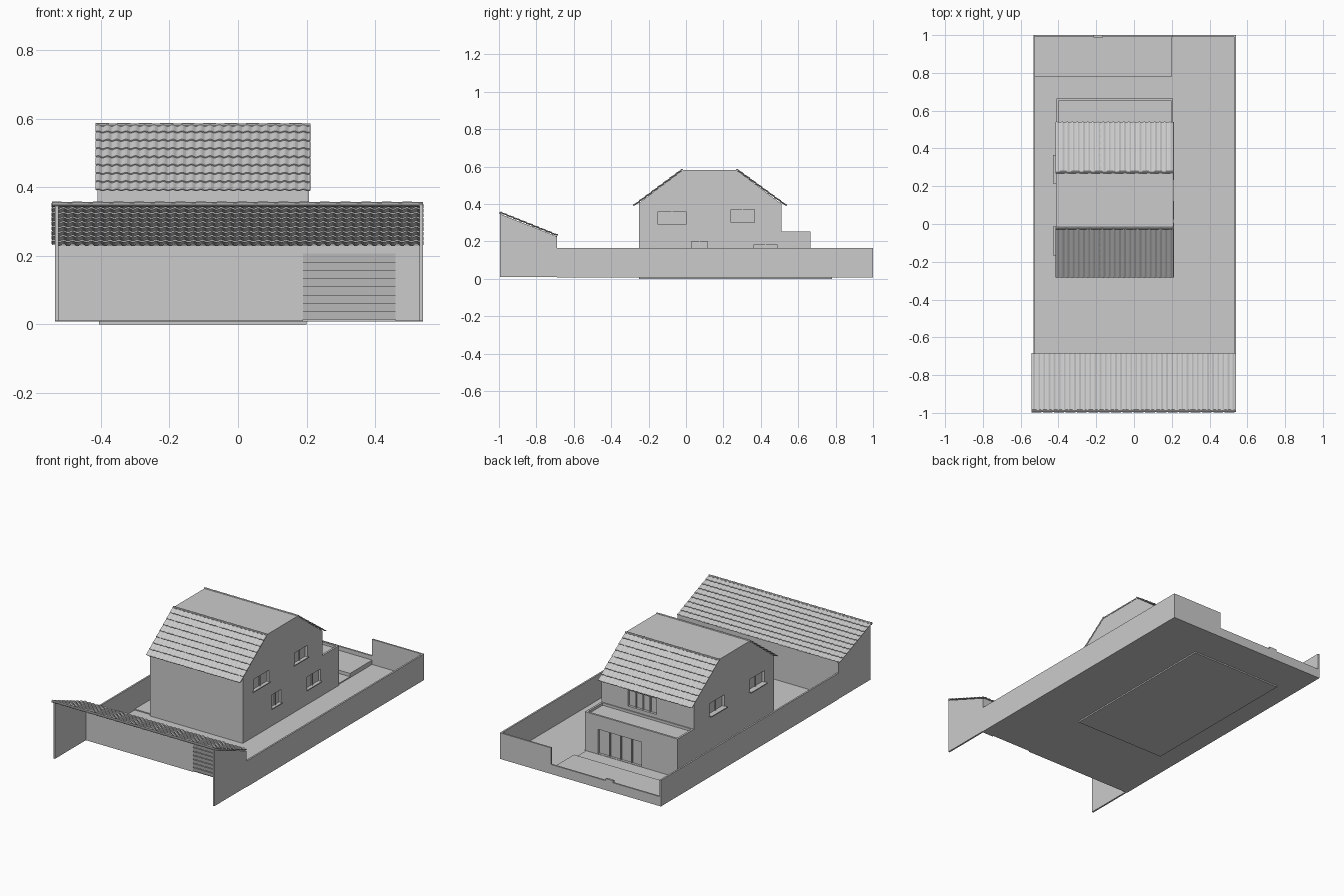
import bpy, bmesh, math
from mathutils import Vector

if "Cube" in bpy.data.objects:
    bpy.data.objects.remove(bpy.data.objects["Cube"])


def finish(name, bm):
    bmesh.ops.recalc_face_normals(bm, faces=bm.faces)
    me = bpy.data.meshes.new(name)
    bm.to_mesh(me)
    bm.free()
    ob = bpy.data.objects.new(name, me)
    bpy.context.collection.objects.link(ob)
    return ob


def add_box(bm, x0, x1, y0, y1, z0, z1):
    vs = bmesh.ops.create_cube(bm, size=1)["verts"]
    for v in vs:
        v.co = Vector((x0 + (v.co.x + .5) * (x1 - x0),
                       y0 + (v.co.y + .5) * (y1 - y0),
                       z0 + (v.co.z + .5) * (z1 - z0)))
    return vs


def boxes(name, *dims):
    bm = bmesh.new()
    for d in dims:
        add_box(bm, *d)
    return finish(name, bm)


def side_profile(name, pts, x0, x1):
    """Extrude a (y, z) outline along x."""
    bm = bmesh.new()
    f = bm.faces.new([bm.verts.new((x0, y, z)) for y, z in pts])
    ext = bmesh.ops.extrude_face_region(bm, geom=[f])["geom"]
    for v in ext:
        if isinstance(v, bmesh.types.BMVert):
            v.co.x = x1
    return finish(name, bm)


def tiled_roof(name, x0, x1, eave, ridge, rows, pitch=.027):
    """Wavy overlapping tile courses from eave to ridge, given as (y, z)."""
    bm = bmesh.new()
    a, b = Vector((0, *eave)), Vector((0, *ridge))
    d = b - a
    n = Vector((0, -d.z, d.y)).normalized()
    n = n if n.z > 0 else -n
    segs = round((x1 - x0) / pitch) * 6
    for r in range(rows):
        lines = []
        for t, lift in ((r / rows, .004), ((r + 1) / rows, 0)):
            line = []
            for i in range(segs + 1):
                h = lift + .0025 * math.sin(i * math.pi / 3)
                p = a + d * t + n * h
                line.append(bm.verts.new((x0 + (x1 - x0) * i / segs, p.y, p.z)))
            lines.append(line)
        lo, hi = lines
        for i in range(segs):
            bm.faces.new((lo[i], lo[i + 1], hi[i + 1], hi[i]))
    ob = finish(name, bm)
    m = ob.modifiers.new("thickness", "SOLIDIFY")
    m.thickness, m.offset = .004, 0
    return ob


def ridge_cap(name, x0, x1, y, z, r=.008):
    """Row of slightly tapered round ridge tiles."""
    bm = bmesh.new()
    count = round((x1 - x0) / .06)
    step = (x1 - x0) / count
    for i in range(count):
        vs = bmesh.ops.create_cone(bm, cap_ends=True, segments=10, radius1=r,
                                   radius2=r * .8, depth=step)["verts"]
        for v in vs:
            v.co = Vector((x0 + (i + .5) * step + v.co.z, y + v.co.y, z + v.co.x))
    return finish(name, bm)


# Ground, raised paving and garden bed
boxes("yard_slab", (-.53, .54, -.69, 1, .008, .014))
boxes("house_foundation", (-.405, .2, -.25, .78, 0, .012))
boxes("paving", (-.527, .2, -.235, .78, .012, .02))
boxes("garden_bed", (-.527, .2, .78, .998, .012, .04))

# Boundary walls, with the low rear stretch and small gate post cap
boxes("side_walls", (-.533, -.523, -.69, 1, .008, .165),
      (.53, .54, -.69, 1, .008, .165))
boxes("rear_walls", (.2, .531, .99, 1, .008, .165),
      (-.524, .2, .99, 1, .008, .065), (-.215, -.165, .988, 1, .06, .078))

# Carport: sloped side walls, back wall with door opening
slope = [(-.995, .01), (-.995, .347), (-.69, .226), (-.69, .01)]
side_profile("carport_left_wall", slope, -.533, -.523)
side_profile("carport_right_wall", slope, .53, .54)
boxes("carport_back_wall", (-.524, .19, -.7, -.69, .01, .23),
      (.46, .531, -.7, -.69, .01, .23), (.19, .46, -.7, -.69, .207, .23))
tiled_roof("carport_roof", -.543, .54, (-.686, .23), (-.99, .352), 9)
ridge_cap("carport_ridge", -.543, .54, -.99, .351)

# Louvred door
bm = bmesh.new()
for i in range(8):
    z = .014 + i * .0241
    vs = add_box(bm, .19, .46, -.697, -.693, z, z + .024)
    for v in vs:
        v.co.y -= .005 * (v.co.z - z) / .024
finish("slatted_door", bm)

# House body with single-storey rear extension
body = [(-.25, .01), (-.25, .405), (-.025, .578), (.275, .578), (.51, .4),
        (.51, .253), (.665, .253), (.665, .01)]
house = side_profile("house_body", body, -.41, .207)

# Windows: (y0, y1, z0, z1) on each side, (x0, x1, z0, z1) at the back
right = [(-.15, 0, .29, .36), (.24, .365, .3, .37),
         (.03, .115, .12, .2), (.36, .49, .105, .18)]
left = [(-.16, -.02, .28, .35), (.22, .36, .28, .35)]
back = [(-.17, .12, .022, .17, .665), (-.16, .03, .275, .37, .51)]
R = .015
cuts = [(.207 - R, .25, *w) for w in right]
cuts += [(-.45, -.41 + R, *w) for w in left]
cuts += [(x0, x1, y - R, y + .03, z0, z1) for x0, x1, z0, z1, y in back]
cuts.append((-.398, .195, .516, .653, .238, .27))  # recessed extension roof
cutter = boxes("opening_cutter", *cuts)
cutter.hide_render = True
cutter.hide_viewport = True
m = house.modifiers.new("openings", "BOOLEAN")
m.object, m.operation, m.solver = cutter, "DIFFERENCE", "EXACT"

# Sills and glazing bars
bars = []
for xf, s, wins in ((.207, 1, right), (-.41, -1, left)):
    out = .006 if s > 0 else .018
    for y0, y1, z0, z1 in wins:
        xs = sorted((xf - s * .002, xf + s * out))
        bars.append((*xs, y0 - .006, y1 + .006, z0 - .006, z0))
        xs = sorted((xf - s * .016, xf - s * .008))
        ym = (y0 + y1) / 2
        bars.append((*xs, ym - .003, ym + .003, z0, z1))
for x0, x1, z0, z1, y in back:
    for k in range(1, 4):
        x = x0 + (x1 - x0) * k / 4
        bars.append((x - .003, x + .003, y - .016, y - .007, z0, z1))
boxes("window_trim", *bars)

# House roof: two tiled slopes, flat top, ridge tiles
tiled_roof("front_roof_slope", -.415, .211, (-.28, .389), (-.02, .582), 8)
tiled_roof("rear_roof_slope", -.415, .211, (.537, .389), (.272, .582), 8)
boxes("flat_roof", (-.412, .209, -.022, .274, .576, .583))
for nm, y in (("front_ridge", -.022), ("rear_ridge", .274)):
    ridge_cap(nm, -.415, .211, y, .581, .007)
